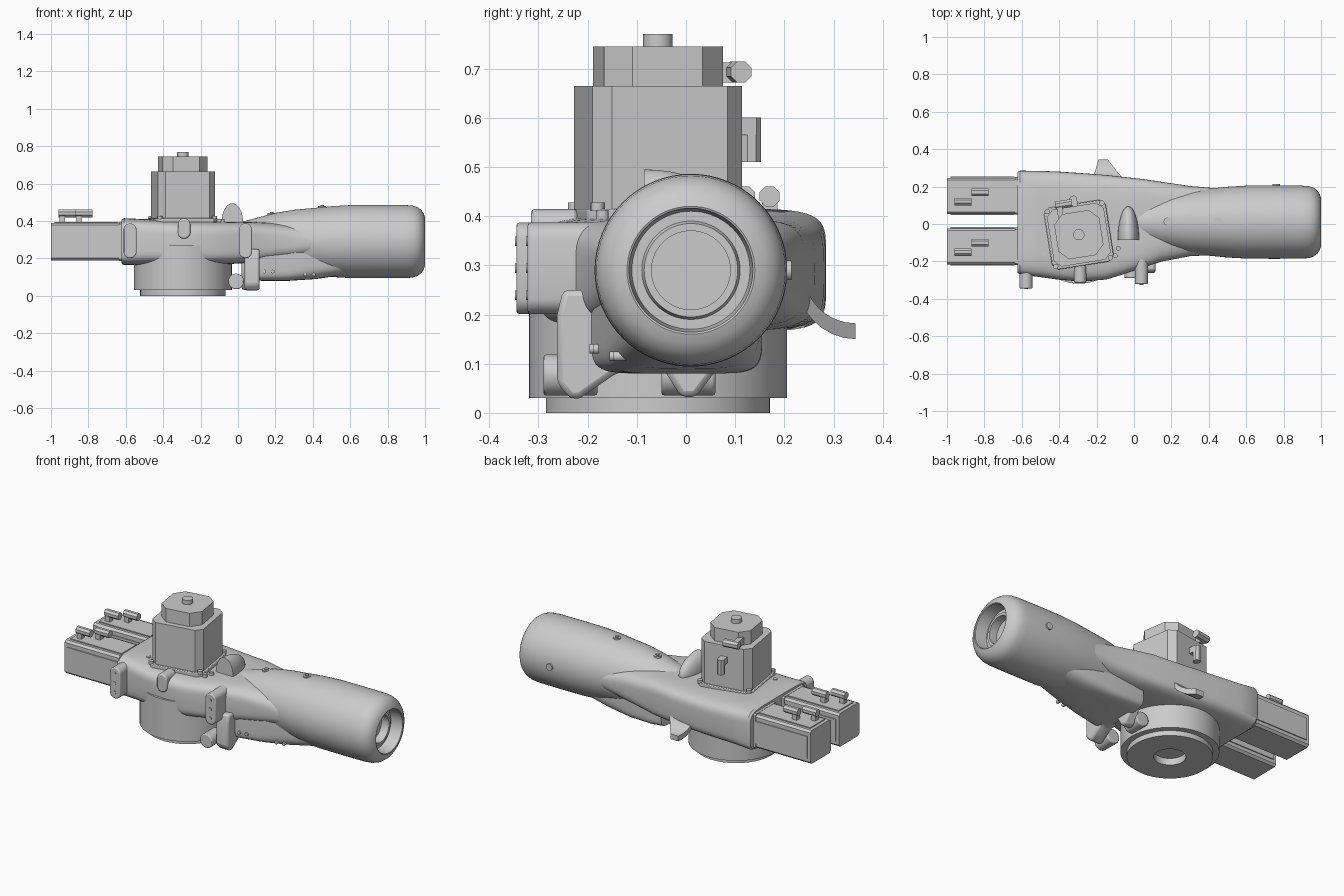
import bpy, bmesh, math
from mathutils import Vector
from math import cos, sin, pi, radians

if "Cube" in bpy.data.objects:
    bpy.data.objects.remove(bpy.data.objects["Cube"])


def finish(name, bm, bevel=0.0, loc=(0, 0, 0), rot=0.0):
    bmesh.ops.remove_doubles(bm, verts=bm.verts, dist=1e-5)
    bmesh.ops.recalc_face_normals(bm, faces=bm.faces)
    me = bpy.data.meshes.new(name)
    bm.to_mesh(me)
    bm.free()
    ob = bpy.data.objects.new(name, me)
    bpy.context.collection.objects.link(ob)
    ob.location = loc
    ob.rotation_euler = (0, 0, rot)
    if bevel:
        m = ob.modifiers.new("bevel", 'BEVEL')
        m.width, m.segments, m.limit_method = bevel, 2, 'ANGLE'
    bpy.ops.object.select_all(action='DESELECT')
    ob.select_set(True)
    bpy.context.view_layer.objects.active = ob
    bpy.ops.object.shade_smooth_by_angle(angle=radians(35))
    return ob


def loft(name, rings, **kw):
    bm = bmesh.new()
    vs = [[bm.verts.new(p) for p in r] for r in rings]
    n = len(rings[0])
    for a, b in zip(vs, vs[1:]):
        for i in range(n):
            bm.faces.new((a[i], a[(i + 1) % n], b[(i + 1) % n], b[i]))
    bm.faces.new(vs[0])
    bm.faces.new(vs[-1])
    return finish(name, bm, **kw)


def place(u, v, w, axis):
    return {'x': (w, u, v), 'y': (u, w, v), 'z': (u, v, w)}[axis]


def prism(name, pts, axis, a, b, **kw):
    return loft(name, [[place(u, v, w, axis) for u, v in pts] for w in (a, b)], **kw)


def lathe(name, prof, axis, cu, cv, n=64):
    # profile of (position along axis, radius)
    return loft(name, [[place(cu + r * cos(2 * pi * i / n), cv + r * sin(2 * pi * i / n), w, axis)
                        for i in range(n)] for w, r in prof])


def rect(u0, u1, v0, v1, c=0.0):
    if not c:
        return [(u0, v0), (u1, v0), (u1, v1), (u0, v1)]
    return [(u0 + c, v0), (u1 - c, v0), (u1, v0 + c), (u1, v1 - c),
            (u1 - c, v1), (u0 + c, v1), (u0, v1 - c), (u0, v0 + c)]


def circle(u, v, r, n=20):
    return [(u + r * cos(2 * pi * (i + .5) / n), v + r * sin(2 * pi * (i + .5) / n)) for i in range(n)]


def stadium(u, v, r, h):
    pts = []
    for i in range(24):
        t = 2 * pi * (i + .5) / 24
        pts.append((u + r * cos(t), v + r * sin(t) + (h - r) * (1 if sin(t) > 0 else -1)))
    return pts


def superloft(name, secs, n=64, **kw):
    # sections: x, y0, y1, z0, z1, squareness
    rings = []
    for x, y0, y1, z0, z1, e in secs:
        ring = []
        for i in range(n):
            c, s = cos(2 * pi * i / n), sin(2 * pi * i / n)
            ring.append((x, (y0 + y1) / 2 + (y1 - y0) / 2 * math.copysign(abs(c) ** (2 / e), c),
                         (z0 + z1) / 2 + (z1 - z0) / 2 * math.copysign(abs(s) ** (2 / e), s)))
        rings.append(ring)
    return loft(name, rings, **kw)


# cast arm body, flat and wide at the back, fading into the round nose
superloft("arm_casting", [
    (-.622, -.262, .278, .172, .408, 6), (-.61, -.27, .285, .165, .415, 6),
    (-.5, -.284, .284, .165, .41, 5), (-.4, -.298, .28, .165, .405, 5),
    (-.28, -.308, .272, .165, .40, 5), (-.15, -.297, .262, .166, .397, 5),
    (-.05, -.267, .251, .17, .395, 5), (.05, -.232, .24, .175, .395, 5),
    (.15, -.2, .225, .18, .392, 4), (.3, -.172, .203, .19, .382, 3.2),
    (.45, -.165, .19, .21, .36, 2.6), (.6, -.16, .182, .24, .33, 2.3)])

# round nose with hollow stepped mouth
lathe("arm_nose", [(0, .10), (.1, .127), (.2, .153), (.3, .170), (.4, .179), (.5, .189), (.6, .195),
                   (.75, .196), (.9, .195), (.935, .192), (.96, .184), (.98, .169), (.993, .15),
                   (1, .13), (.998, .126), (.925, .12), (.925, .1), (.94, .095), (.94, .08),
                   (.89, .08), (.89, .0001)], 'x', .01, .29)

# base drum with lower rim and centre hole
lathe("base_drum", [(.04, .0001), (.04, .085), (0, .085), (0, .228), (.03, .228), (.03, .262),
                    (.268, .262), (.28, .0001)], 'z', -.295, -.057)

# keel under the nose
superloft("keel", [(.06, -.2, .15, .085, .32, 7), (.13, -.19, .155, .08, .32, 7),
                   (.27, -.165, .155, .08, .32, 6), (.42, -.145, .15, .09, .32, 4),
                   (.62, -.11, .13, .12, .3, 3)])
prism("keel_plate", [(-.262, .2), (-.262, .06), (-.235, .028), (-.215, .03), (-.14, .082),
                     (-.1, .085), (-.1, .25), (-.25, .25)], 'x', .035, .115, bevel=.012)
prism("keel_rear_lug", [(-.06, .2), (-.04, .08), (-.01, .032), (.02, .032), (.06, .085), (.1, .2)],
      'x', .02, .085, bevel=.012)
for y0, y1 in ((-.29, -.18), (-.05, .06)):
    prism("lug_pin", circle(-.01, .077, .042, 24), 'y', y0, y1, bevel=.006)
for x, y, z in ((.14, -.19, .13), (.185, -.183, .13), (.36, -.15, .115), (.405, -.142, .115)):
    prism("keel_screw", circle(x, z, .01, 12), 'y', y - .006, y + .02)

# oval bosses on the front, each with three screws
for x, y in ((-.577, -.345), (.04, -.322)):
    prism("oval_boss", stadium(x, .294, .035, .093), 'y', y, -.15, bevel=.006)
    for dz in (-.055, 0, .055):
        prism("boss_screw", circle(x, .294 + dz, .01, 12), 'y', y - .003, y + .02)
# small arched lump at the middle of the front
prism("front_lump", stadium(-.288, .36, .033, .055), 'y', -.315, -.22, bevel=.008)


# quarter ellipsoid lug on top
def shell(name, c, r, cut_y):
    bm = bmesh.new()
    bmesh.ops.create_uvsphere(bm, u_segments=32, v_segments=20, radius=1)
    for v in bm.verts:
        v.co = Vector((c[0] + v.co.x * r[0], c[1] + v.co.y * r[1], c[2] + v.co.z * r[2]))
    g = bm.verts[:] + bm.edges[:] + bm.faces[:]
    res = bmesh.ops.bisect_plane(bm, geom=g, plane_co=(0, cut_y, 0), plane_no=(0, -1, 0), clear_outer=True)
    bmesh.ops.holes_fill(bm, edges=[e for e in res['geom_cut'] if isinstance(e, bmesh.types.BMEdge)])
    return finish(name, bm)


shell("top_lug", (-.03, -.085, .395), (.057, .18, .1), -.0851)

# curved fin on the back side
fin = []
for i in range(9):
    t = i / 8
    a = pi + t * pi * .5
    x0, x1 = -.235 + .045 * t, -.05 - .09 * t ** 1.5
    yo, zo = .345 + .125 * cos(a), .285 + .135 * sin(a)
    yi, zi = .345 + .105 * cos(a), .285 + .103 * sin(a)
    fin.append([(x0, yo, zo), (x1, yo, zo), (x1, yi, zi), (x0, yi, zi)])
loft("side_fin", fin)

# vertical motor on the turned flange
C, R = (-.295, -.057, 0), radians(9)
T = dict(loc=C, rot=R)
prism("motor_flange", rect(-.167, .167, -.167, .167, .03), 'z', .38, .415, bevel=.004, **T)
prism("motor_body", rect(-.154, .154, -.154, .154, .035), 'z', .40, .665, **T)
prism("motor_cap", rect(-.122, .122, -.122, .122, .05), 'z', .66, .745, **T)
prism("motor_shaft", circle(0, 0, .03, 24), 'z', .74, .77, **T)
for sx in (-1, 1):
    for sy in (-1, 1):
        prism("flange_bolt", circle(sx * .148, sy * .148, .014, 12), 'z', .41, .428, **T)
prism("cap_plug_post", rect(-.095, -.065, .672, .712), 'y', -1e-3 + .1, .17, **T)
prism("cap_plug", circle(.173, .693, .023, 8), 'x', -.1, -.01, **T)
prism("body_plug_post", rect(-.02, .02, .565, .6), 'y', .15, .2, **T)
prism("body_plug", circle(0, .19, .022, 8), 'z', .51, .6, **T)

# two motors behind the arm
for y in (.15, -.12):
    prism("rear_motor", rect(y - .097, y + .097, .19, .39, .012), 'x', -1, -.63)
    prism("rear_motor_plate", rect(y - .1, y + .1, .185, .395, .01), 'x', -.637, -.615)
    prism("rear_motor_side_panel", rect(-.98, -.64, .222, .355), 'y', y - .103, y + .103)
    prism("rear_motor_top_rail", rect(y - .07, y + .07, .38, .396), 'x', -.98, -.64)
    for x, dy in ((-.96, -.03), (-.87, .02)):
        prism("rear_plug_post", rect(x + .005, x + .035, y + dy - .016, y + dy + .016), 'z', .385, .44)
        prism("rear_plug", circle(y + dy, .44, .022, 8), 'x', x, x + .092)

# screws on the nose and arm
for x, z in ((.18, .438), (.45, .474)):
    prism("nose_screw", circle(x, .013, .022), 'z', z - .02, z + .005)
    prism("nose_screw_head", circle(x, .013, .011, 8), 'z', z, z + .011)
prism("side_screw", circle(.76, .29, .02), 'y', .18, .214)
for x, y in ((-.1, -.17), (-.085, -.13), (-.48, -.16)):
    prism("arm_screw", circle(x, y, .013, 12), 'z', .38, .412)
